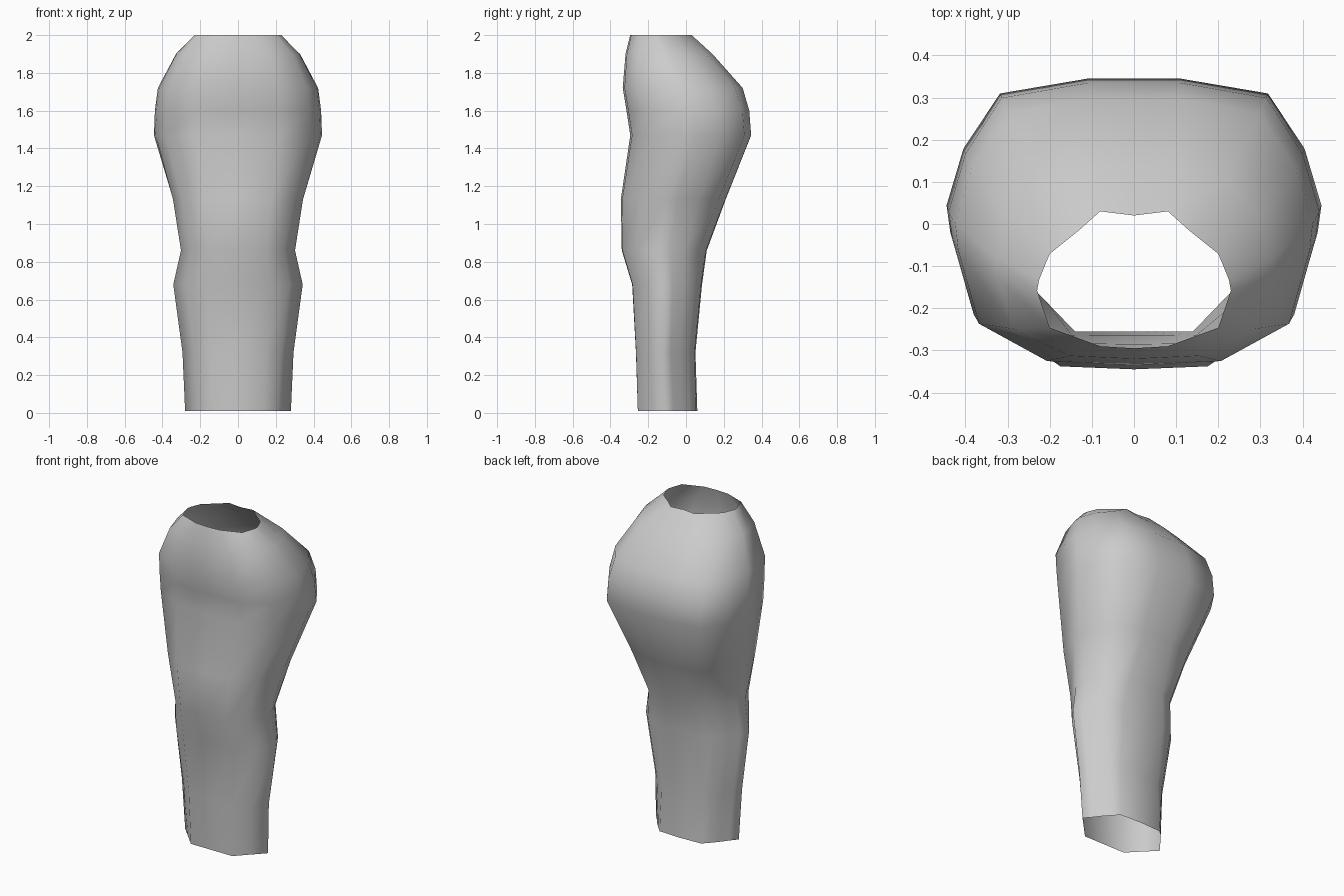
import bpy
import bmesh

cube = bpy.data.objects.get("Cube")
if cube:
    bpy.data.objects.remove(cube)

# Half cross-sections from front centre to back centre: (width share, depth share)
LOWER = [(0, 0), (.5, 0), (.75, .23), (1, .46), (.87, .6), (.75, .74), (.62, .87), (.5, .98), (0, 1)]
HIPS = [(0, 0), (.5, .015), (.865, .155), (.98, .43), (1, .53), (.91, .74), (.715, .945), (.25, 1), (0, 1)]
WAIST = [(0, 0), (.35, .015), (.87, .15), (1, .42), (.98, .5), (.87, .69), (.57, .86), (.35, 1), (0, .97)]

# Rings: height, half width, front y, back y, first section, second section, blend
RINGS = [
    (0.01, .28, -.255, .06, LOWER, HIPS, 0),
    (0.32, .295, -.265, .05, LOWER, HIPS, .2),
    (0.68, .345, -.285, .085, LOWER, HIPS, .35),
    (0.86, .305, -.34, .11, LOWER, HIPS, .5),
    (1.13, .35, -.345, .21, LOWER, HIPS, .85),
    (1.47, .445, -.295, .345, LOWER, HIPS, 1),
    (1.60, .44, -.315, .335, HIPS, WAIST, 0),
    (1.72, .425, -.335, .30, HIPS, WAIST, .1),
    (1.90, .33, -.32, .14, HIPS, WAIST, .25),
    (2.00, .23, -.295, .03, HIPS, WAIST, 1),
]


def ring_points(z, half, front, back, first, second, blend):
    side = []
    for (u0, v0), (u1, v1) in zip(first, second):
        u, v = u0 + (u1 - u0) * blend, v0 + (v1 - v0) * blend
        side.append((u * half, front + v * (back - front), z))
    return side + [(-x, y, h) for x, y, h in side[-2:0:-1]]


# Open fitted tube, lofted ring by ring
bm = bmesh.new()
loops = [[bm.verts.new(p) for p in ring_points(*ring)] for ring in RINGS]
for low, high in zip(loops, loops[1:]):
    for i in range(len(low)):
        j = (i + 1) % len(low)
        face = bm.faces.new((low[i], low[j], high[j], high[i]))
        face.smooth = True
mesh = bpy.data.meshes.new("fitted_skirt")
bm.to_mesh(mesh)
bm.free()
skirt = bpy.data.objects.new("fitted_skirt", mesh)
bpy.context.collection.objects.link(skirt)

# Plain grey cloth
cloth = bpy.data.materials.new("grey_cloth")
cloth.use_nodes = True
grey = (0.6, 0.6, 0.6, 1)
cloth.diffuse_color = grey
cloth.node_tree.nodes["Principled BSDF"].inputs["Base Color"].default_value = grey
mesh.materials.append(cloth)
